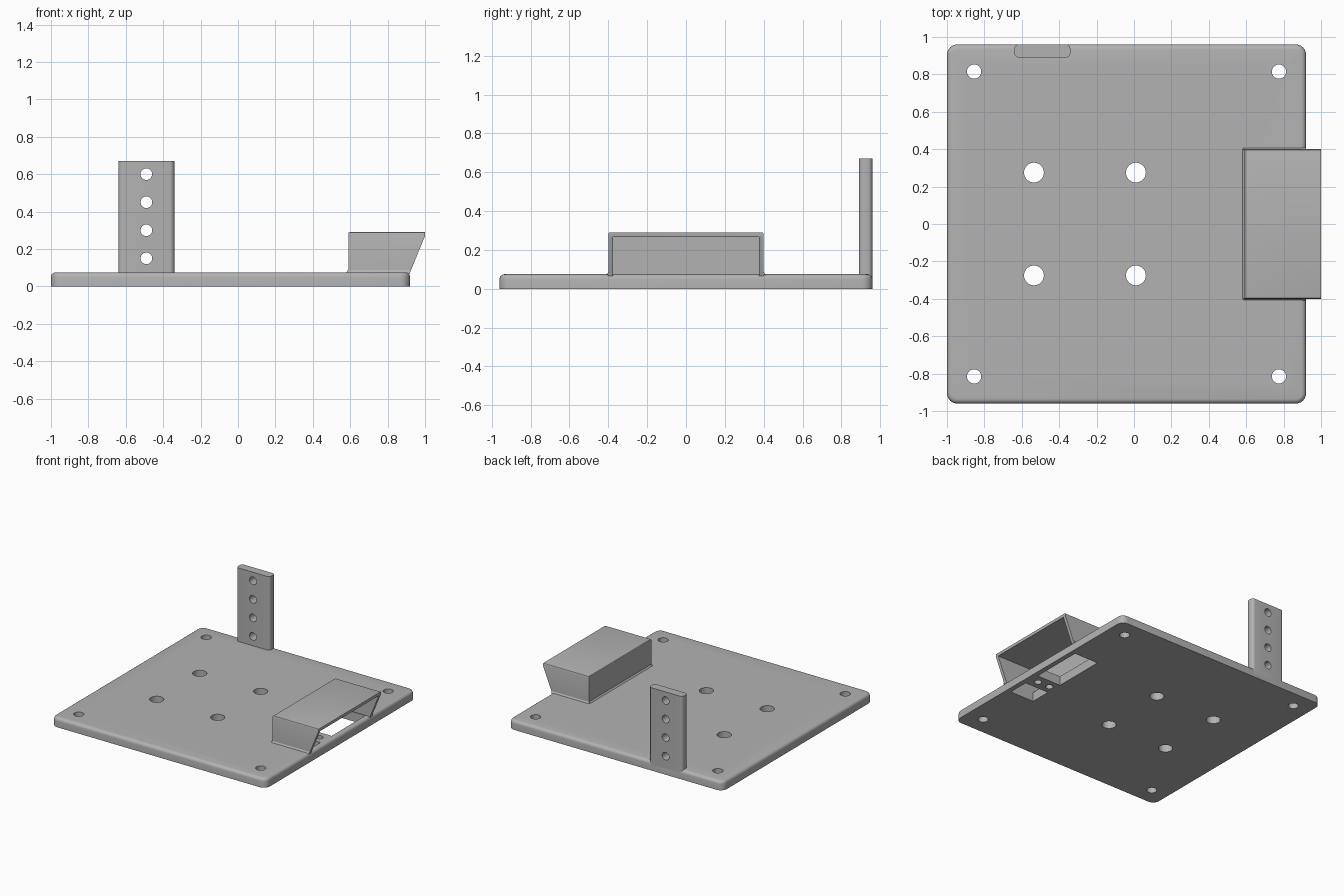
import bpy, bmesh, math
from mathutils import Vector

if "Cube" in bpy.data.objects:
    bpy.data.objects.remove(bpy.data.objects["Cube"])

grey = bpy.data.materials.new("plain grey")
grey.diffuse_color = (0.45, 0.45, 0.45, 1)
grey.use_nodes = True
grey.node_tree.nodes["Principled BSDF"].inputs["Base Color"].default_value = grey.diffuse_color


def prism(name, pts, axis, lo, hi):
    """Extrude a 2D outline along an axis: z uses (x, y), y uses (x, z)."""
    put = {"z": lambda a, b, c: (a, b, c), "y": lambda a, b, c: (a, c, b)}[axis]
    bm = bmesh.new()
    f = bm.faces.new([bm.verts.new(put(a, b, lo)) for a, b in pts])
    r = bmesh.ops.extrude_face_region(bm, geom=[f])
    verts = [g for g in r["geom"] if isinstance(g, bmesh.types.BMVert)]
    bmesh.ops.translate(bm, verts=verts, vec=Vector(put(0, 0, hi - lo)))
    bmesh.ops.recalc_face_normals(bm, faces=bm.faces)
    me = bpy.data.meshes.new(name)
    bm.to_mesh(me)
    bm.free()
    ob = bpy.data.objects.new(name, me)
    bpy.context.collection.objects.link(ob)
    me.materials.append(grey)
    return ob


def rounded_rect(x0, x1, y0, y1, r, n=6):
    pts = []
    for i, (cx, cy) in enumerate([(x1 - r, y1 - r), (x0 + r, y1 - r),
                                  (x0 + r, y0 + r), (x1 - r, y0 + r)]):
        for k in range(n + 1):
            a = math.pi / 2 * (i + k / n)
            pts.append((cx + r * math.cos(a), cy + r * math.sin(a)))
    return pts


def rect(x0, x1, y0, y1):
    return [(x0, y0), (x1, y0), (x1, y1), (x0, y1)]


def circle(cx, cy, r, n=32):
    return [(cx + r * math.cos(2 * math.pi * k / n),
             cy + r * math.sin(2 * math.pi * k / n)) for k in range(n)]


def bevel_edges(ob, test, width, segments):
    bm = bmesh.new()
    bm.from_mesh(ob.data)
    edges = [e for e in bm.edges if test(e.verts[0].co, e.verts[1].co)]
    bmesh.ops.bevel(bm, geom=edges, offset=width, segments=segments,
                    profile=0.5, affect='EDGES')
    bm.to_mesh(ob.data)
    bm.free()


def cut(ob, cutters):
    for c in cutters:
        m = ob.modifiers.new("cut", 'BOOLEAN')
        m.operation, m.solver, m.object = 'DIFFERENCE', 'EXACT', c
    dg = bpy.context.evaluated_depsgraph_get()
    me = bpy.data.meshes.new_from_object(ob.evaluated_get(dg))
    ob.modifiers.clear()
    ob.data = me
    for c in cutters:
        bpy.data.objects.remove(c)


def smooth(ob):
    bpy.ops.object.select_all(action='DESELECT')
    ob.select_set(True)
    bpy.context.view_layer.objects.active = ob
    bpy.ops.object.shade_smooth_by_angle(angle=math.radians(30))


T = 0.075  # plate thickness

# Base plate with rounded corners and a rounded top rim
plate = prism("base_plate", rounded_rect(-1, 0.92, -0.96, 0.96, 0.055), "z", 0, T)
bevel_edges(plate, lambda a, b: min(a.z, b.z) > T - 0.001, 0.025, 4)

# Corner screw holes, centre mounting holes, cable slots and tie holes
holes = [(x, y, 0.038) for x in (-0.855, 0.775) for y in (-0.815, 0.815)]
holes += [(x, y, 0.053) for x in (-0.535, 0.01) for y in (-0.275, 0.275)]
holes += [(x, -0.13, 0.028) for x in (0.71, 0.82)]
cutters = [prism("hole_cutter", circle(*h), "z", -0.1, 0.2) for h in holes]
for y0, y1 in ((-0.37, -0.2), (-0.06, 0.37)):
    cutters.append(prism("slot_cutter", rect(0.665, 0.88, y0, y1), "z", -0.1, 0.2))
cut(plate, cutters)

# Upright post with a column of holes
post = prism("upright_post", rounded_rect(-0.64, -0.34, 0.89, 0.96, 0.025), "z", 0.03, 0.67)
cut(post, [prism("hole_cutter", circle(-0.49, z, 0.031), "y", 0.8, 1.05)
           for z in (0.15, 0.30, 0.45, 0.60)])

# Hood with a slanted open mouth, and a small flare where it meets the plate
hood = prism("hood", [(0.59, T - 0.01), (0.916, T - 0.01), (0.92, T), (1.0, 0.27),
                      (1.0, 0.29), (0.59, 0.29)], "y", -0.4, 0.4)
bevel_edges(hood, lambda a, b: min(a.z, b.z) > 0.28 and a.x < 0.995 or
            min(a.z, b.z) > 0.28 and b.x < 0.995, 0.008, 3)
cut(hood, [prism("inside_cutter", [(0.615, 0), (1.1, 0), (1.1, 0.266), (0.615, 0.266)],
                 "y", -0.375, 0.375)])
flare = [(0.58, T), (0.59, T + 0.012), (0.6, T + 0.012), (0.6, T)]
prism("hood_back_fillet", flare, "y", -0.4, 0.4)
for s in (-1, 1):
    ob = prism("hood_side_fillet", rect(0.585, 0.92, s * 0.395, s * 0.41), "z", T - 0.005, T + 0.012)
    for v in ob.data.vertices:
        if abs(v.co.y) > 0.4 and v.co.z > T:
            v.co.y = s * 0.4

for ob in (plate, post, hood):
    smooth(ob)
